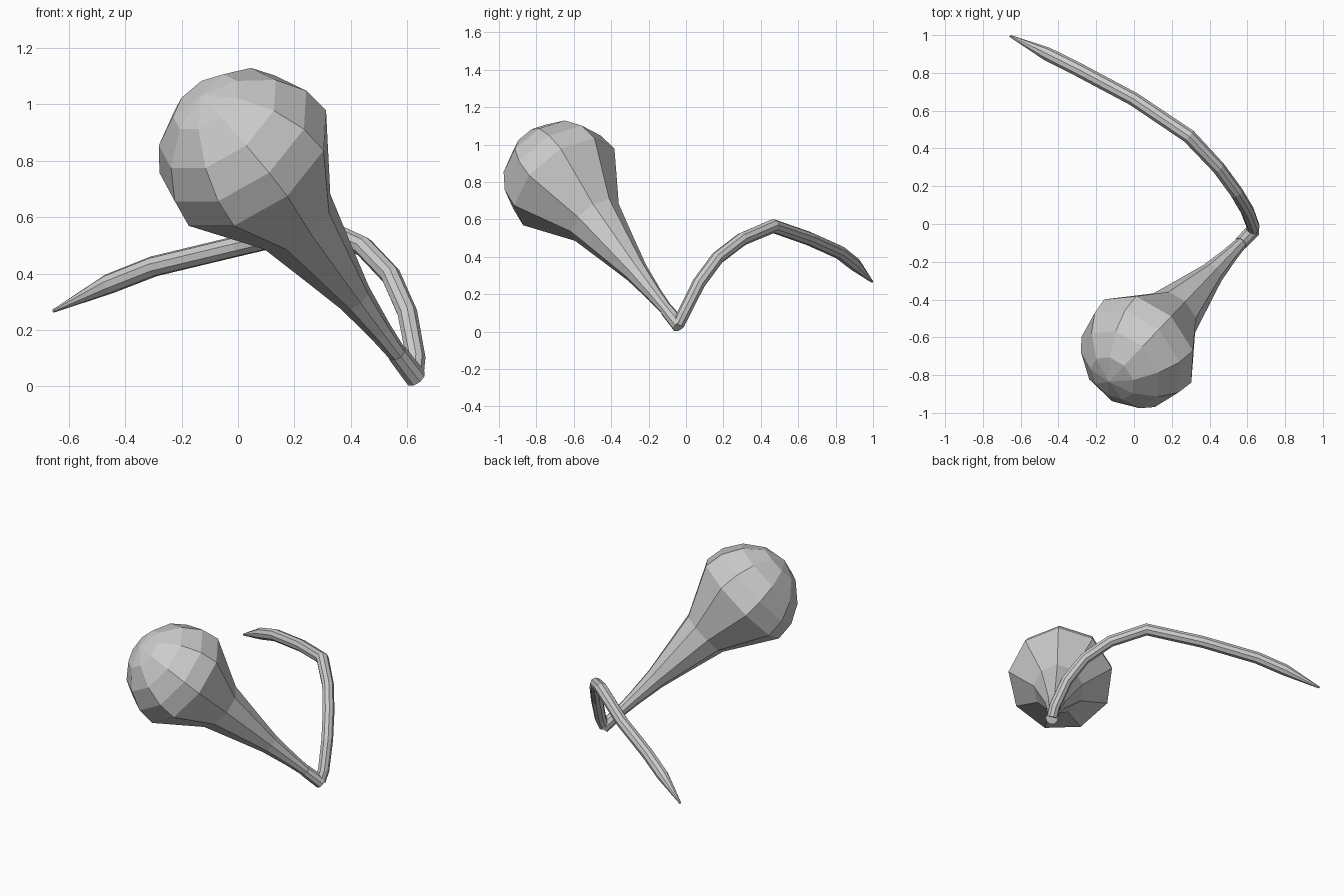
import bpy, bmesh, math
from mathutils import Vector

if "Cube" in bpy.data.objects:
    bpy.data.objects.remove(bpy.data.objects["Cube"])

SIDES = 9


def sweep(name, points, radii, ref):
    """Flat-faced round tube through points; ref sets where the first vertex lies."""
    pts = [Vector(p) for p in points]
    bm = bmesh.new()
    u = Vector(ref)
    rings = []
    for i, (p, r) in enumerate(zip(pts, radii)):
        t = Vector()
        if i > 0:
            t += (p - pts[i - 1]).normalized()
        if i < len(pts) - 1:
            t += (pts[i + 1] - p).normalized()
        t.normalize()
        u = (u - t * u.dot(t)).normalized()
        v = t.cross(u)
        ring = []
        for k in range(SIDES):
            a = 2 * math.pi * k / SIDES
            ring.append(bm.verts.new(p + r * (math.cos(a) * u + math.sin(a) * v)))
        rings.append(ring)
    for a, b in zip(rings, rings[1:]):
        for k in range(SIDES):
            n = (k + 1) % SIDES
            bm.faces.new((a[k], a[n], b[n], b[k]))
    bm.faces.new(rings[0][::-1])
    bm.faces.new(rings[-1])
    bmesh.ops.remove_doubles(bm, verts=bm.verts, dist=0.0005)
    bmesh.ops.recalc_face_normals(bm, faces=bm.faces)
    me = bpy.data.meshes.new(name)
    bm.to_mesh(me)
    bm.free()
    ob = bpy.data.objects.new(name, me)
    bpy.context.collection.objects.link(ob)
    return ob


# Bulb: (distance along axis, radius), flared neck with a domed head
base = Vector((0.63, -0.035, 0.03))
axis = Vector((-0.515, -0.54, 0.675)).normalized()
profile = [(0.11, 0.032), (0.25, 0.043), (0.43, 0.065), (0.62, 0.106),
           (0.84, 0.155), (1.14, 0.324), (1.255, 0.31), (1.365, 0.247),
           (1.455, 0.135), (1.49, 0.0001)]
sweep("bulb", [base + axis * t for t, _ in profile], [r for _, r in profile], (0, 0, 1))

# Short collar where the bulb meets the stem
sweep("collar", [base, base + axis * 0.13], [0.039, 0.037], (0, 0, 1))

# Stem: rises from the collar, kinks at the top and tapers to a tip
path = [(0.625, -0.04, 0.04), (0.63, -0.01, 0.10), (0.60, 0.07, 0.26),
        (0.54, 0.17, 0.395), (0.445, 0.30, 0.495), (0.29, 0.465, 0.565),
        (0.0, 0.66, 0.497), (-0.30, 0.82, 0.425), (-0.46, 0.90, 0.362),
        (-0.655, 0.995, 0.267)]
sweep("stem", path, [0.034, 0.035, 0.036, 0.036, 0.036, 0.038, 0.037, 0.037, 0.036, 0.006],
      (0, -1, 0.3))
